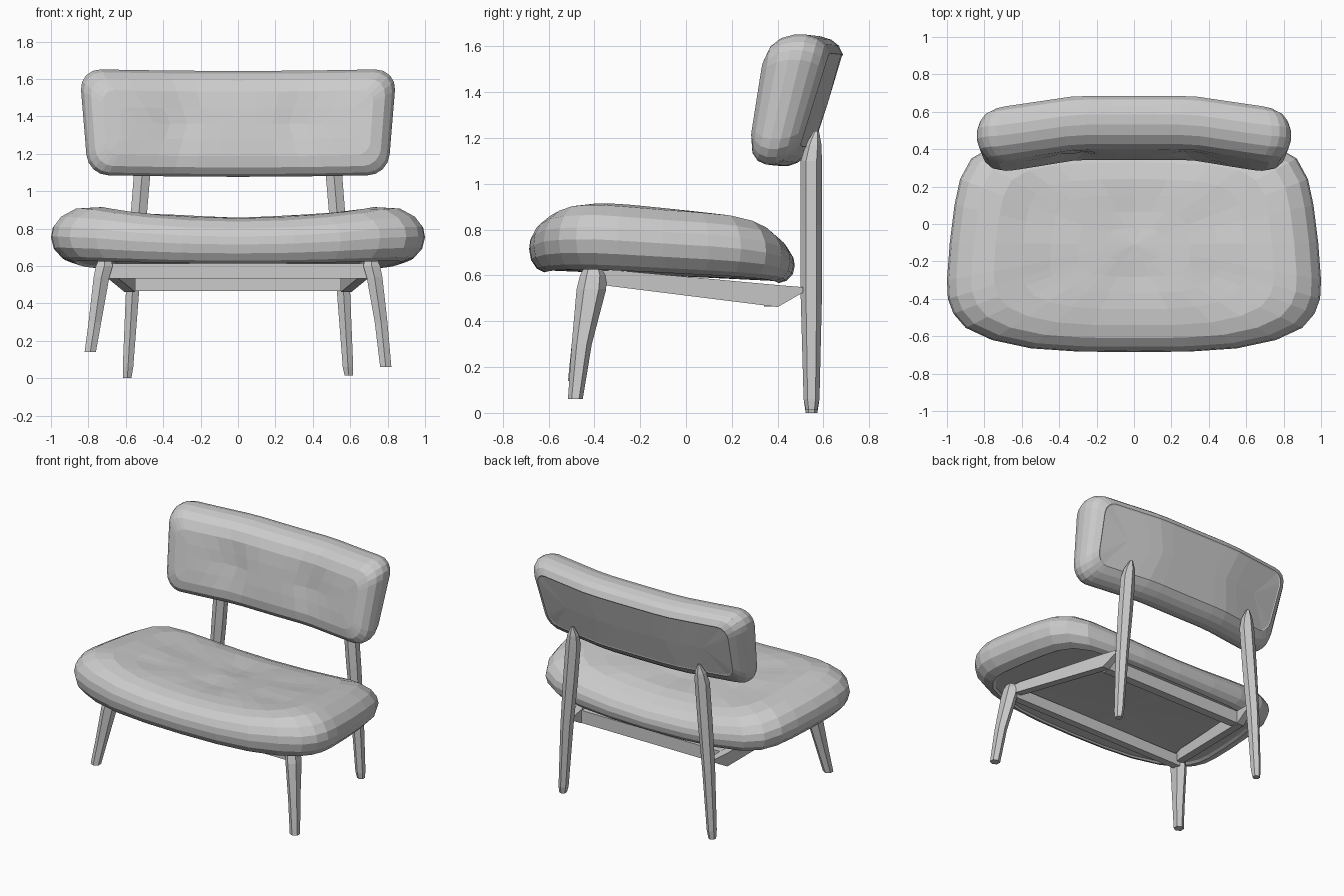
import bpy, bmesh, math

if "Cube" in bpy.data.objects:
    bpy.data.objects.remove(bpy.data.objects["Cube"])


def loft(name, rings, caps=True):
    """Skin a list of equal-length closed rings into one flat-shaded object."""
    bm = bmesh.new()
    vs = [[bm.verts.new(p) for p in ring] for ring in rings]
    n = len(vs[0])
    for a, b in zip(vs, vs[1:]):
        for i in range(n):
            j = (i + 1) % n
            bm.faces.new((a[i], a[j], b[j], b[i]))
    if caps:
        bm.faces.new(vs[0])
        bm.faces.new(vs[-1])
    bmesh.ops.remove_doubles(bm, verts=bm.verts, dist=0.0005)
    bmesh.ops.recalc_face_normals(bm, faces=bm.faces)
    me = bpy.data.meshes.new(name)
    bm.to_mesh(me)
    bm.free()
    ob = bpy.data.objects.new(name, me)
    bpy.context.collection.objects.link(ob)
    return ob


def beam(name, sections, axis, sides):
    """Sections are (x, y, z, half_a, half_b); rings lie across the given axis."""
    u, v = [k for k in range(3) if k != axis]
    grow = 1 / math.cos(math.pi / sides)
    rings = []
    for x, y, z, a, b in sections:
        ring = []
        for i in range(sides):
            t = 2 * math.pi * (i + 0.5) / sides
            p = [x, y, z]
            p[u] += a * grow * math.cos(t)
            p[v] += b * grow * math.sin(t)
            ring.append(p)
        rings.append(ring)
    return loft(name, rings)


def interp(table, x):
    if x <= table[0][0]:
        return table[0][1]
    for (x0, y0), (x1, y1) in zip(table, table[1:]):
        if x <= x1:
            return y0 + (y1 - y0) * (x - x0) / (x1 - x0)
    return table[-1][1]


def dimple(x, y, spots, size):
    return sum(math.exp(-((x - a) ** 2 + (y - b) ** 2) / size ** 2) for a, b in spots)


# Seat cushion: rounded outline scaled through a puffy edge profile
half = [(0, -.685), (.3, -.682), (.55, -.665), (.76, -.62), (.90, -.555), (.965, -.48),
        (.995, -.4), (1, -.3), (.985, -.1), (.96, .1), (.93, .24), (.87, .35), (.75, .42),
        (.55, .455), (.3, .47), (0, .475)]
outline = half + [(-x, y) for x, y in half[-2:0:-1]]
crown = [(-.69, .85), (-.4, .866), (-.2, .852), (0, .832), (.1, .828), (.25, .81), (.475, .75)]
tufts = [(x, y) for y in (-.3, .08) for x in (-.5, 0, .5)]
profile = [(0, 1), (.15, 1), (.3, 1), (.45, 1), (.6, 1), (.75, .99), (.87, .93), (.95, .78),
           (.99, .6), (1, .42), (.985, .22), (.94, .06), (.88, 0), (.86, .04), (0, .04)]


def seat_ring(s, h):
    ring = []
    for ox, oy in outline:
        x, y = ox * s, -.11 + (oy + .11) * s
        low = .612 - .045 * (y + .6) + .03 * x * x
        top = interp(crown, y) + .065 * min(1, (x / .8) ** 2)
        if h > .9:
            top -= .02 * dimple(x, y, tufts, .13)
        ring.append((x, y, low + (top - low) * h))
    return ring


loft("seat_cushion", [seat_ring(s, h) for s, h in profile], caps=False)


# Backrest cushion: rounded rectangle, inset through its depth, tilted and bent
def rounded_rect(inset):
    w, h = .825 - inset, .283 - inset
    r = min(h, max(.11 - inset * .4, .02))
    pts = []
    for cx, cy, start in ((1, 1, 0), (-1, 1, 90), (-1, -1, 180), (1, -1, 270)):
        for k in range(5):
            t = math.radians(start + 22.5 * k)
            pts.append((cx * (w - r) + r * math.cos(t), cy * (h - r) + r * math.sin(t)))
        if cx * cy > 0:      # extra points along the long edges carry the bend
            continue
    # first corner to second is the top edge, third to fourth the bottom edge
    top = [((w - r) * (1 - k / 6), h) for k in range(1, 12)]
    low = [(-(w - r) * (1 - k / 6), -h) for k in range(1, 12)]
    return pts[:5] + top + pts[5:15] + low + pts[15:]


def back_ring(inset, t):
    ring = []
    for x, v in rounded_rect(inset):
        z = 1.36 + v + .008 * min(1, (x / .7) ** 2)
        front, rear = .34 + .155 * (z - 1.2), .575 + .315 * (z - 1.2)
        if t < .05:
            front += .02 * dimple(x, z, [(-.33, 1.37), (.33, 1.37)], .12)
        bend = .062 * min(1, max(0, (abs(x) - .3) / .4))
        ring.append((x * (1 + .1 * v), front + (rear - front) * t - bend, z))
    return ring


back_profile = [(.283, 0), (.2, 0), (.11, .015), (.05, .09), (.015, .23), (0, .4), (0, .58),
                (.015, .75), (.04, .88), (.08, .985), (.088, .975), (.283, .985)]
loft("backrest_cushion", [back_ring(i, t) for i, t in back_profile], caps=False)

# Legs and side rails, one set per side (foot heights differ slightly)
for side, s, front_foot, back_foot in (("left", -1, .14, 0), ("right", 1, .06, .015)):
    beam("front_leg_" + side, [
        (s * .79, -.483, front_foot, .03, .028), (s * .765, -.455, .3, .034, .038),
        (s * .73, -.413, .54, .042, .056), (s * .715, -.405, .6, .045, .05),
        (s * .71, -.405, .645, .03, .03)], 2, 6)
    beam("back_leg_" + side, [
        (s * .592, .548, back_foot, .022, .022), (s * .588, .548, .06, .028, .03),
        (s * .562, .547, .5, .036, .04), (s * .535, .547, .82, .043, .041),
        (s * .512, .547, 1.1, .044, .04), (s * .506, .557, 1.17, .034, .03),
        (s * .502, .569, 1.23, .01, .01)], 2, 6)
    beam("side_rail_" + side, [
        (s * .70, -.37, .59, .025, .03), (s * .69, -.32, .588, .028, .036),
        (s * .58, .40, .51, .028, .048), (s * .565, .51, .537, .02, .012)], 1, 4)

# Cross rails under the seat
beam("front_rail", [(x, -.39, .572, .026, .04) for x in (-.7, .7)], 0, 4)
beam("rear_rail", [(x, .37, .51, .03, .045) for x in (-.55, .55)], 0, 4)
